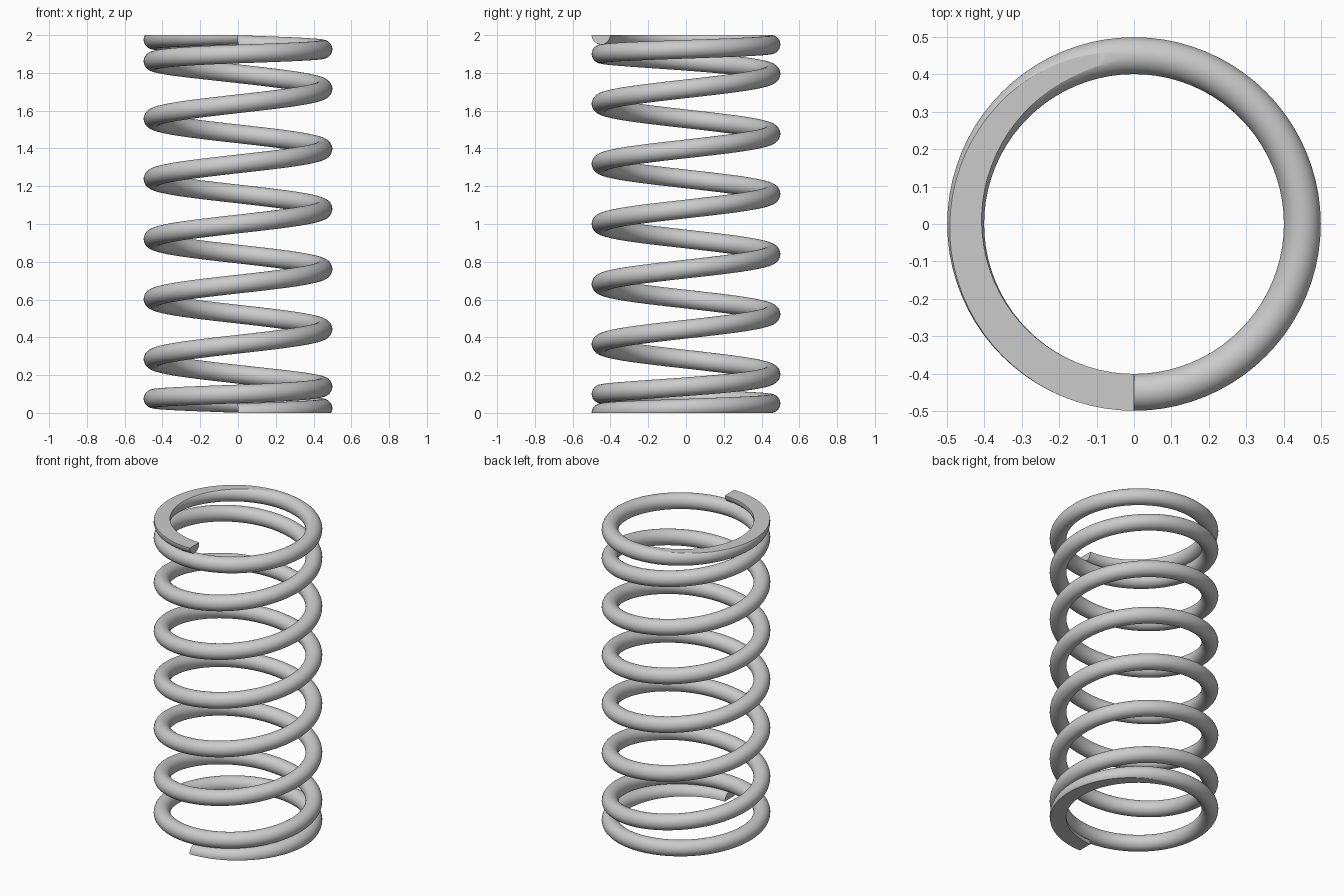
import bpy, bmesh
from math import pi, sin, cos, sqrt
from mathutils import Vector

if "Cube" in bpy.data.objects:
    bpy.data.objects.remove(bpy.data.objects["Cube"])

R, r = 0.45, 0.0495        # coil radius, wire radius
TURNS, HEIGHT = 8, 2.0
P0, RAMP = 0.1, 0.5        # closed-end pitch, turns over which the pitch opens
P1 = (HEIGHT / 2 - P0 * (1 + RAMP / 2)) / (TURNS / 2 - 1 - RAMP / 2)
STEPS, SIDES = 80, 32


def rise(t):
    """Height and pitch after t turns, mirrored about the middle."""
    if t > TURNS / 2:
        z, p = rise(TURNS - t)
        return HEIGHT - z, p
    if t < 1:
        return P0 * t, P0
    s = t - 1
    k = (P1 - P0) / RAMP
    if s < RAMP:
        return P0 + P0 * s + k * s * s / 2, P0 + k * s
    return P0 + RAMP * (P0 + P1) / 2 + P1 * (s - RAMP), P1


# Wire swept along the helix
bm = bmesh.new()
rings = []
for i in range(TURNS * STEPS + 1):
    t = i / STEPS
    z, pitch = rise(t)
    a = 2 * pi * t - pi / 2
    out = Vector((cos(a), sin(a), 0))
    slope = pitch / (2 * pi * R)
    up = Vector((sin(a) * slope, -cos(a) * slope, 1)) / sqrt(1 + slope * slope)
    centre = out * R + Vector((0, 0, z))
    rings.append([bm.verts.new(centre + r * (out * cos(b) + up * sin(b)))
                  for b in (2 * pi * (j + 0.5) / SIDES for j in range(SIDES))])
for A, B in zip(rings, rings[1:]):
    for j in range(SIDES):
        k = (j + 1) % SIDES
        bm.faces.new((A[j], B[j], B[k], A[k]))
bm.faces.new(rings[0])
bm.faces.new(rings[-1])

# Ground-flat ends
for z, n in ((0, -1), (HEIGHT, 1)):
    bmesh.ops.bisect_plane(bm, geom=bm.verts[:] + bm.edges[:] + bm.faces[:],
                           plane_co=(0, 0, z), plane_no=(0, 0, n), clear_outer=True)
    rim = [e for e in bm.edges if e.is_boundary]
    bmesh.ops.triangle_fill(bm, edges=rim, use_beauty=True, normal=(0, 0, n))
bmesh.ops.recalc_face_normals(bm, faces=bm.faces[:])

mesh = bpy.data.meshes.new("coil_spring")
bm.to_mesh(mesh)
bm.free()
spring = bpy.data.objects.new("coil_spring", mesh)
bpy.context.collection.objects.link(spring)
bpy.context.view_layer.objects.active = spring
spring.select_set(True)
bpy.ops.object.shade_smooth_by_angle(angle=pi / 9)
